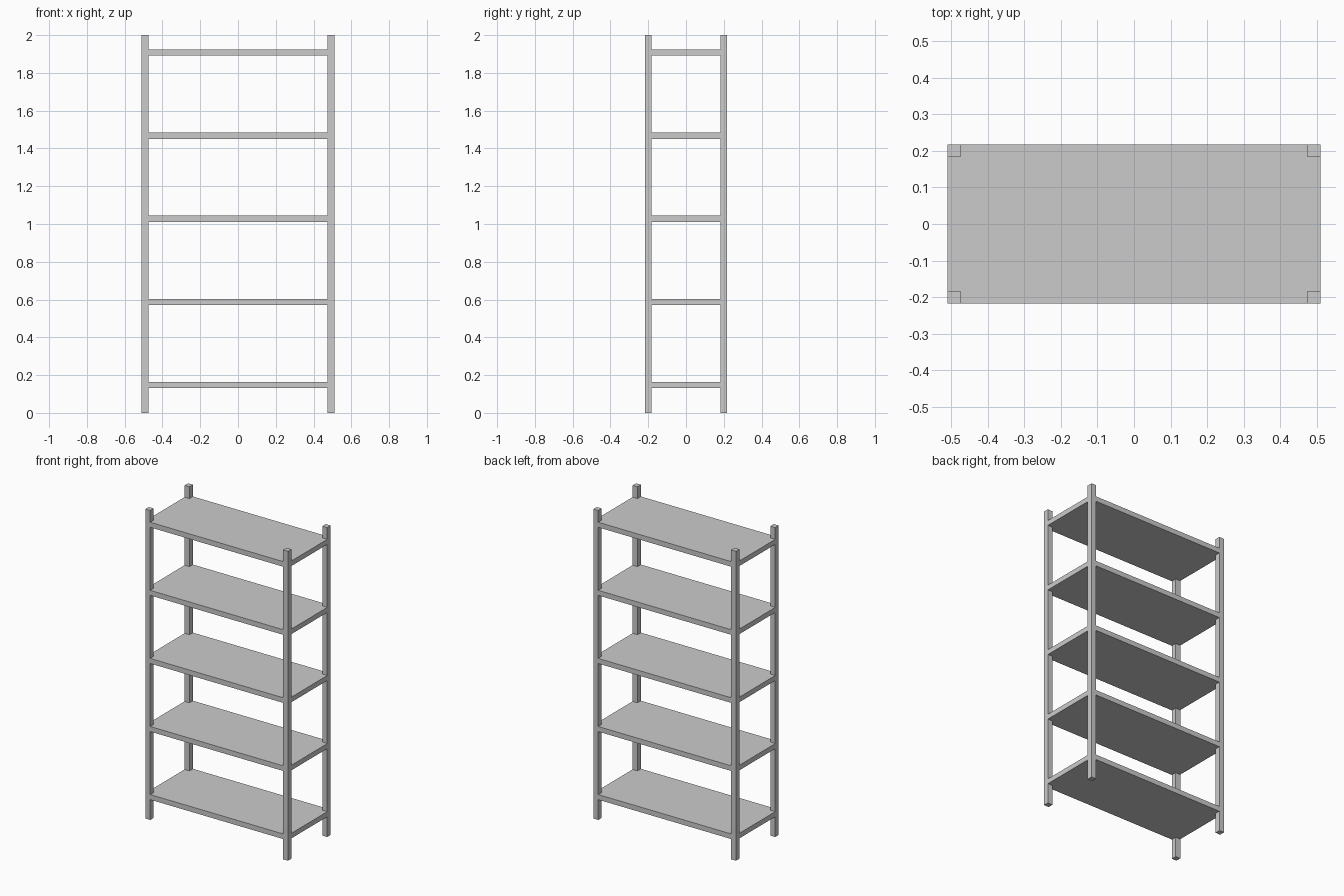
import bpy, bmesh

if "Cube" in bpy.data.objects:
    bpy.data.objects.remove(bpy.data.objects["Cube"])

HX, HY = 0.51, 0.218      # half width and half depth
POST = 0.035              # square post size
THICK = 0.033             # shelf thickness
BOTTOMS = [0.131 + 0.44 * i for i in range(5)]


def prism(name, outline, z0, z1):
    """Extrude a flat outline from z0 to z1."""
    bm = bmesh.new()
    face = bm.faces.new([bm.verts.new((x, y, z0)) for x, y in outline])
    top = bmesh.ops.extrude_face_region(bm, geom=[face])["geom"]
    verts = [g for g in top if isinstance(g, bmesh.types.BMVert)]
    bmesh.ops.translate(bm, verts=verts, vec=(0, 0, z1 - z0))
    bmesh.ops.recalc_face_normals(bm, faces=bm.faces)
    mesh = bpy.data.meshes.new(name)
    bm.to_mesh(mesh)
    bm.free()
    obj = bpy.data.objects.new(name, mesh)
    bpy.context.collection.objects.link(obj)
    return obj


# Corner posts
ix, iy = HX - POST, HY - POST
for sx, side in ((-1, "left"), (1, "right")):
    for sy, end in ((-1, "front"), (1, "back")):
        prism(f"{end}_{side}_post",
              [(sx * x, sy * y) for x, y in ((ix, iy), (HX, iy), (HX, HY), (ix, HY))],
              0, 2)

# Shelf boards, flush with the posts and notched around them
notched = [(-ix, -HY), (ix, -HY), (ix, -iy), (HX, -iy), (HX, iy), (ix, iy),
           (ix, HY), (-ix, HY), (-ix, iy), (-HX, iy), (-HX, -iy), (-ix, -iy)]
for i, z in enumerate(BOTTOMS):
    prism(f"shelf_{i + 1}", notched, z, z + THICK)
